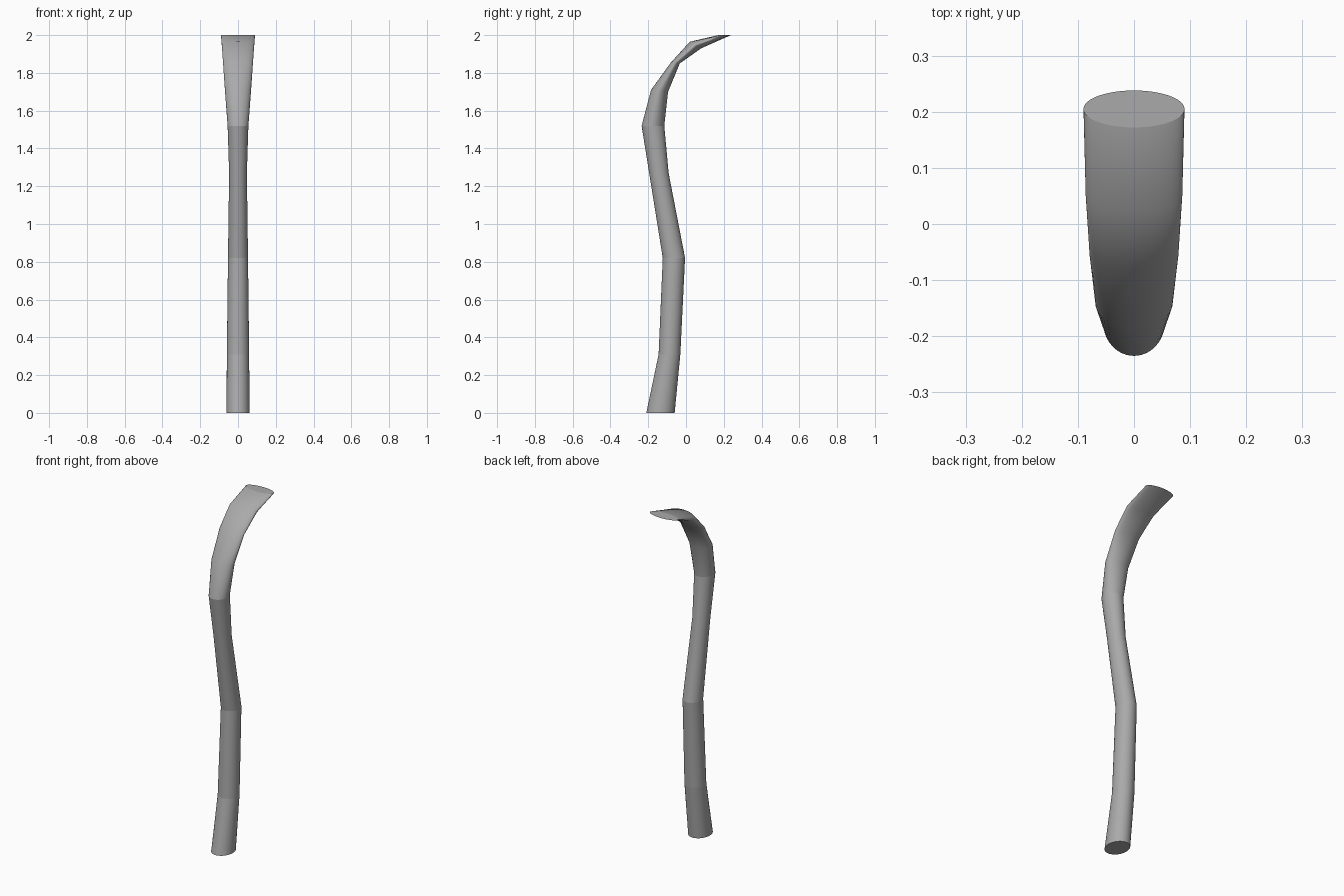
import bpy, bmesh, math
from mathutils import Vector

cube = bpy.data.objects.get("Cube")
if cube:
    bpy.data.objects.remove(cube, do_unlink=True)

grey = bpy.data.materials.new("plain grey")
grey.use_nodes = True
grey.diffuse_color = (0.4, 0.4, 0.4, 1)
grey.node_tree.nodes["Principled BSDF"].inputs["Base Color"].default_value = (0.4, 0.4, 0.4, 1)

# Sections: front point (y, z), back point (y, z), half width, crisp bend
SECTIONS = [
    ((-0.21, 0.0), (-0.06, 0.0), 0.061, True),
    ((-0.145, 0.31), (-0.03, 0.31), 0.059, True),
    ((-0.123, 0.82), (-0.005, 0.82), 0.053, True),
    ((-0.195, 1.27), (-0.092, 1.27), 0.047, False),
    ((-0.235, 1.52), (-0.115, 1.52), 0.055, True),
    ((-0.185, 1.71), (-0.095, 1.7), 0.069, False),
    ((-0.08, 1.855), (-0.033, 1.85), 0.079, False),
    ((0.02, 1.965), (0.08, 1.93), 0.086, False),
    ((0.172, 2.0), (0.238, 2.0), 0.09, True),
]
SIDES = 48


def section_ring(bm, front, back, half_width):
    front, back = Vector((0, *front)), Vector((0, *back))
    centre, half = (front + back) / 2, (back - front) / 2
    angles = [math.tau * i / SIDES for i in range(SIDES)]
    return [bm.verts.new(centre + half * math.sin(a) + Vector((half_width * math.cos(a), 0, 0)))
            for a in angles]


# Curved handle lofted through the sections
bm = bmesh.new()
rings = [section_ring(bm, f, b, w) for f, b, w, _ in SECTIONS]
for low, high in zip(rings, rings[1:]):
    for i in range(SIDES):
        j = (i + 1) % SIDES
        bm.faces.new((low[i], low[j], high[j], high[i]))

# End caps
bm.faces.new(rings[0][::-1])
bm.faces.new(rings[-1])

# Smooth around the handle, crisp across the bends
for face in bm.faces:
    face.smooth = True
for ring, section in zip(rings, SECTIONS):
    if section[3]:
        for i in range(SIDES):
            bm.edges.get((ring[i], ring[(i + 1) % SIDES])).smooth = False

bmesh.ops.recalc_face_normals(bm, faces=bm.faces)
mesh = bpy.data.meshes.new("curved_handle")
bm.to_mesh(mesh)
bm.free()
mesh.materials.append(grey)
handle = bpy.data.objects.new("curved_handle", mesh)
bpy.context.collection.objects.link(handle)
